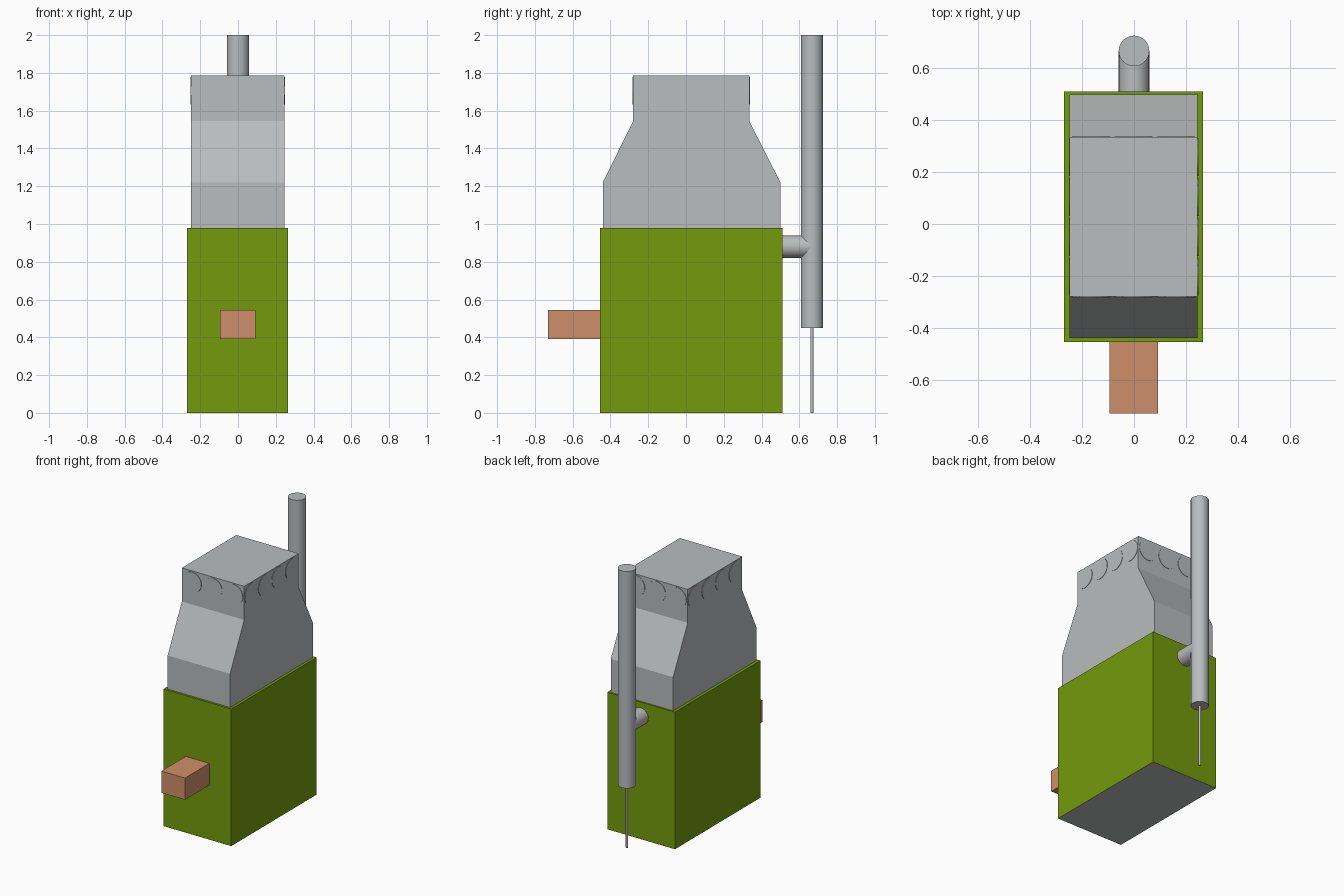
import bpy
import bmesh
import math
from mathutils import Matrix, Vector

if "Cube" in bpy.data.objects:
    bpy.data.objects.remove(bpy.data.objects["Cube"], do_unlink=True)


def srgb(r, g, b):
    return [(v / 255 / 12.92) if v < 10 else ((v / 255 + 0.055) / 1.055) ** 2.4 for v in (r, g, b)] + [1]


def material(name, colour):
    m = bpy.data.materials.new(name)
    m.use_nodes = True
    m.diffuse_color = colour
    m.node_tree.nodes["Principled BSDF"].inputs["Base Color"].default_value = colour
    return m


green = material("olive green", srgb(116, 154, 12))
steel = material("steel grey", srgb(184, 189, 190))
copper = material("copper", srgb(207, 143, 108))


def finish(bm, name, *mats):
    bmesh.ops.recalc_face_normals(bm, faces=bm.faces)
    mesh = bpy.data.meshes.new(name)
    bm.to_mesh(mesh)
    bm.free()
    obj = bpy.data.objects.new(name, mesh)
    bpy.context.collection.objects.link(obj)
    for m in mats:
        mesh.materials.append(m)
    return obj


def box(name, low, high, *mats):
    low, high = Vector(low), Vector(high)
    bm = bmesh.new()
    bmesh.ops.create_cube(bm, size=1, matrix=Matrix.Translation((low + high) / 2)
                          @ Matrix.Diagonal((*(high - low), 1)))
    return finish(bm, name, *mats)


def rod(name, start, end, radius, mat, sides=32):
    start, end = Vector(start), Vector(end)
    axis = end - start
    turn = axis.to_track_quat("Z", "Y").to_matrix().to_4x4()
    bm = bmesh.new()
    bmesh.ops.create_cone(bm, cap_ends=True, segments=sides, radius1=radius, radius2=radius,
                          depth=axis.length, matrix=Matrix.Translation((start + end) / 2) @ turn)
    # smooth walls, flat caps
    for f in bm.faces:
        f.smooth = len(f.verts) == 4
    for e in bm.edges:
        e.smooth = all(f.smooth for f in e.link_faces)
    return finish(bm, name, mat)


# Green cabinet with a grey underside
cabinet = box("cabinet", (-0.27, -0.455, 0), (0.265, 0.51, 0.98), green, steel)
for face in cabinet.data.polygons:
    if face.normal.z < -0.5:
        face.material_index = 1

# Tapered hood: side profile extruded across the width
left, right = 0.245, -0.248
front, back, top = -0.28, 0.335, 1.785
profile = [(-0.44, 0.97), (-0.44, 1.22), (front, 1.545), (front, top),
           (back, top), (back, 1.545), (0.5, 1.22), (0.5, 0.97)]
bm = bmesh.new()
side = bm.faces.new([bm.verts.new((right, y, z)) for y, z in profile])
moved = bmesh.ops.extrude_face_region(bm, geom=[side], use_keep_orig=True)["geom"]
bmesh.ops.translate(bm, vec=(left - right, 0, 0),
                    verts=[v for v in moved if isinstance(v, bmesh.types.BMVert)])
finish(bm, "hood", steel)

# Round vent covers, nearly flush around the collar
vent_z, vent_r, proud = 1.705, 0.073, 0.003
for i in range(4):
    y = front + (back - front) * (i + 0.5) / 4
    rod(f"left_vent_{i + 1}", (left - proud, y, vent_z), (left + proud, y, vent_z), vent_r, steel)
    rod(f"right_vent_{i + 1}", (right - proud, y, vent_z), (right + proud, y, vent_z), vent_r, steel)
for i in range(3):
    x = right + (left - right) * (i + 0.5) / 3
    rod(f"front_vent_{i + 1}", (x, front - proud, vent_z), (x, front + proud, vent_z), vent_r, steel)
    rod(f"back_vent_{i + 1}", (x, back - proud, vent_z), (x, back + proud, vent_z), vent_r, steel)

# Inlet duct on the front
box("inlet_duct", (-0.095, -0.73, 0.39), (0.092, -0.45, 0.545), copper)

# Exhaust stack behind, with its connector and thin support
stack_y = 0.667
rod("exhaust_stack", (0, stack_y, 0.45), (0, stack_y, 2), 0.059, steel)
rod("exhaust_connector", (0, 0.5, 0.88), (0, stack_y, 0.88), 0.059, steel)
rod("stack_support", (0, stack_y, 0), (0, stack_y, 0.46), 0.008, steel, 16)
